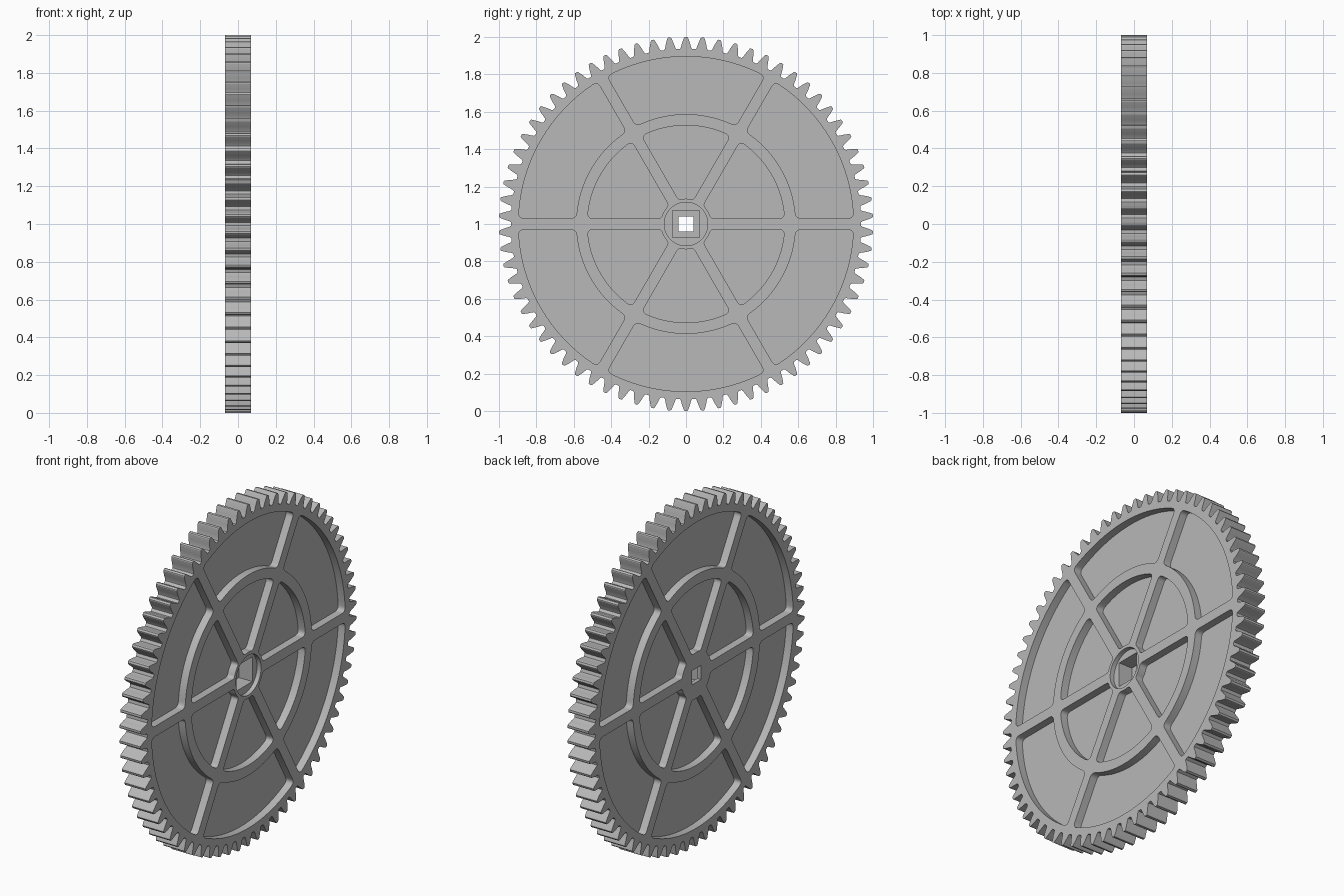
import bpy, bmesh
from math import sin, cos, asin, pi, radians
from mathutils import Matrix, Vector

cube = bpy.data.objects.get("Cube")
if cube:
    bpy.data.objects.remove(cube, do_unlink=True)

TEETH = 70
HALF = 0.068        # half thickness of the wheel
WEB = 0.023         # half thickness of the thin web
SPOKE = 0.03        # half width of a spoke

grey = bpy.data.materials.new("grey plastic")
grey.use_nodes = True
colour = (0.48, 0.48, 0.48, 1)
grey.diffuse_color = colour
grey.node_tree.nodes["Principled BSDF"].inputs["Base Color"].default_value = colour


def polar(r, a):
    return Vector((r * cos(a), r * sin(a)))


def circle(r, n=96):
    return [polar(r, 2 * pi * i / n) for i in range(n)]


def square(h):
    return [Vector(p) for p in ((-h, -h), (h, -h), (h, h), (-h, h))]


def tooth_outline():
    """Outline of the toothed rim: (radius, half width) mirrored about each tooth."""
    side = [(0.936, 0.033), (0.943, 0.028), (0.968, 0.021), (0.987, 0.014),
            (0.997, 0.010), (1.0, 0.006)]
    profile = [(r, -w) for r, w in side] + [(r, w) for r, w in reversed(side)]
    return [polar(r, pi / 2 + 2 * pi * i / TEETH + w / r)
            for i in range(TEETH) for r, w in profile]


def rounded(start, corner, end, n=5):
    return [start.lerp(corner, t / n).lerp(corner.lerp(end, t / n), t / n)
            for t in range(n + 1)]


def pocket(mid, r_in, r_out, c_in, c_out):
    """Rounded sector between two spokes, centred on angle mid."""
    def bend(r, sgn, c, inward):
        a = mid + sgn * (pi / 6 - asin(SPOKE / r))
        along = polar(1, mid + sgn * pi / 6)
        corner = polar(r, a)
        return rounded(polar(r, a - sgn * c / r), corner, corner + along * c * inward)

    def arc(r, c, sgn, n=28):
        half = pi / 6 - asin(SPOKE / r) - c / r
        return [polar(r, mid + sgn * half * (2 * i / n - 1)) for i in range(1, n)]

    return (arc(r_out, c_out, 1) + bend(r_out, 1, c_out, -1)
            + bend(r_in, 1, c_in, 1)[::-1] + arc(r_in, c_in, -1)
            + bend(r_in, -1, c_in, 1) + bend(r_out, -1, c_out, -1)[::-1])


def plate(name, outlines, x0, x1):
    """Extrude a filled outline with holes along x, from x0 to x1."""
    curve = bpy.data.curves.new(name, "CURVE")
    curve.dimensions = "2D"
    curve.fill_mode = "BOTH"
    curve.extrude = (x1 - x0) / 2
    for pts in outlines:
        spline = curve.splines.new("POLY")
        spline.points.add(len(pts) - 1)
        for point, p in zip(spline.points, pts):
            point.co = (p.x, p.y, 0, 1)
        spline.use_cyclic_u = True
    obj = bpy.data.objects.new(name, curve)
    bpy.context.collection.objects.link(obj)
    bpy.ops.object.select_all(action="DESELECT")
    obj.select_set(True)
    bpy.context.view_layer.objects.active = obj
    bpy.ops.object.convert(target="MESH")
    obj = bpy.context.view_layer.objects.active

    # Turn the flat outline upright, with its thickness along x
    upright = Matrix(((0, 0, 1, (x0 + x1) / 2), (1, 0, 0, 0), (0, 1, 0, 1), (0, 0, 0, 1)))
    bm = bmesh.new()
    bm.from_mesh(obj.data)
    bm.transform(upright)
    bmesh.ops.remove_doubles(bm, verts=bm.verts, dist=1e-5)
    bmesh.ops.recalc_face_normals(bm, faces=bm.faces)
    bm.to_mesh(obj.data)
    bm.free()
    obj.data.materials.clear()
    obj.data.materials.append(grey)
    bpy.ops.object.shade_smooth_by_angle(angle=radians(25))
    return obj


# Toothed rim, middle ring, spokes and hub wall in one frame
holes = [circle(0.116, 64)]
for k in range(6):
    middle = pi / 6 + k * pi / 3
    holes.append(pocket(middle, 0.135, 0.527, 0.018, 0.03))
    holes.append(pocket(middle, 0.587, 0.895, 0.03, 0.03))
plate("gear_frame", [tooth_outline()] + holes, -HALF, HALF)

# Thin web closing the pockets
plate("web", [circle(0.91, 140), circle(0.125, 64)], -WEB, WEB)

# Hub core: wide square socket on one side, narrow shaft hole on the other
plate("hub_socket", [circle(0.116, 64), square(0.072)], -0.045, 0.042)
plate("hub_back", [circle(0.116, 64), square(0.041)], -HALF, -0.045)
